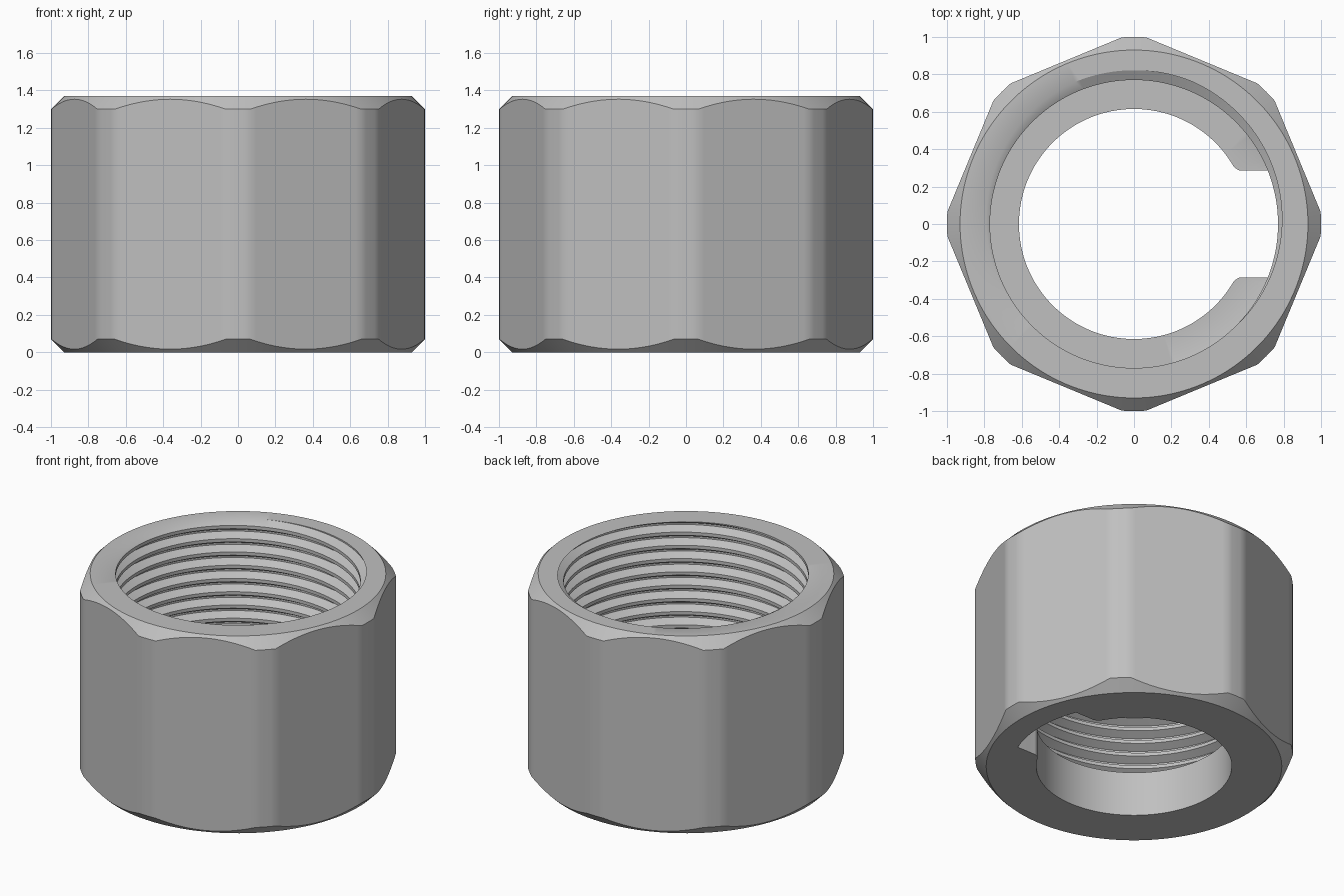
import bpy, bmesh
from math import radians, degrees, sin, cos, pi

cube = bpy.data.objects.get("Cube")
if cube:
    bpy.data.objects.remove(cube, do_unlink=True)

HEIGHT, LEDGE = 1.37, 0.31          # overall height, top of the inner ledge
FACE_R, FLAT = 0.93, cos(radians(18.75))  # end face radius, octagon apothem
CREST, ROOT, PITCH = 0.77, 0.822, 0.092   # thread
HOLE = 0.615
# rounded side of the keyway through the ledge: (angle, radius)
KEYWAY = [(21.7, CREST), (24, 0.70), (26.6, 0.636), (27.7, 0.626), (28.7, 0.62), (30.5, HOLE)]


def outer_radius(a):
    """Octagon with its corners turned down to a cylinder."""
    return min(1.0, FLAT / cos(radians(a % 45 - 22.5)))


def hole_radius(a):
    """Round hole with a keyway facing +x."""
    a = min(a % 360, 360 - a % 360)
    if a <= KEYWAY[0][0]:
        return CREST
    for (a0, r0), (a1, r1) in zip(KEYWAY, KEYWAY[1:]):
        if a <= a1:
            return r0 + (r1 - r0) * (a - a0) / (a1 - a0)
    return HOLE


def thread_radius(a, z):
    """Right-hand V thread with flat roots and crests."""
    u = (z - HEIGHT) / PITCH - a / 360 + 0.25
    d = abs(u - round(u))
    t = min(1, max(0, (d - 0.0625) / 0.3125))
    return ROOT + (CREST - ROOT) * t


def section(a):
    """Closed radial section (radius, height) at one angle."""
    r = outer_radius(a)
    drop = r - FACE_R
    h = hole_radius(a)
    pts = [(FACE_R, HEIGHT), (r, HEIGHT - drop), (r, drop), (FACE_R, 0), (h, 0), (h, LEDGE)]
    for k in range(-14, 3):
        for d in (-0.375, -0.0625, 0.0625, 0.375):
            z = HEIGHT + PITCH * (k + d + a / 360 - 0.25)
            z = min(HEIGHT, max(LEDGE, z))
            pts.append((thread_radius(a, z), z))
    return pts


# Sweep the section around the axis
angles = {i * 1.875 for i in range(193)}
for a, _ in KEYWAY:
    angles |= {a, 360 - a}
bm = bmesh.new()
columns = []
for a in sorted(angles):
    c, s = cos(radians(a)), sin(radians(a))
    columns.append([bm.verts.new((r * c, r * s, z)) for r, z in section(a)])
for left, right in zip(columns, columns[1:]):
    n = len(left)
    for i in range(n):
        j = (i + 1) % n
        bm.faces.new((left[i], left[j], right[j], right[i]))
bmesh.ops.remove_doubles(bm, verts=bm.verts, dist=0.0002)
bmesh.ops.recalc_face_normals(bm, faces=bm.faces)

mesh = bpy.data.meshes.new("threaded_nut")
bm.to_mesh(mesh)
bm.free()
nut = bpy.data.objects.new("threaded_nut", mesh)
bpy.context.collection.objects.link(nut)

# Single plain metal colour
steel = bpy.data.materials.new("grey_steel")
steel.use_nodes = True
color = (0.527, 0.527, 0.527, 1)
steel.diffuse_color = color
steel.node_tree.nodes["Principled BSDF"].inputs["Base Color"].default_value = color
mesh.materials.append(steel)

bpy.ops.object.select_all(action="DESELECT")
nut.select_set(True)
bpy.context.view_layer.objects.active = nut
bpy.ops.object.shade_smooth_by_angle(angle=radians(30))
